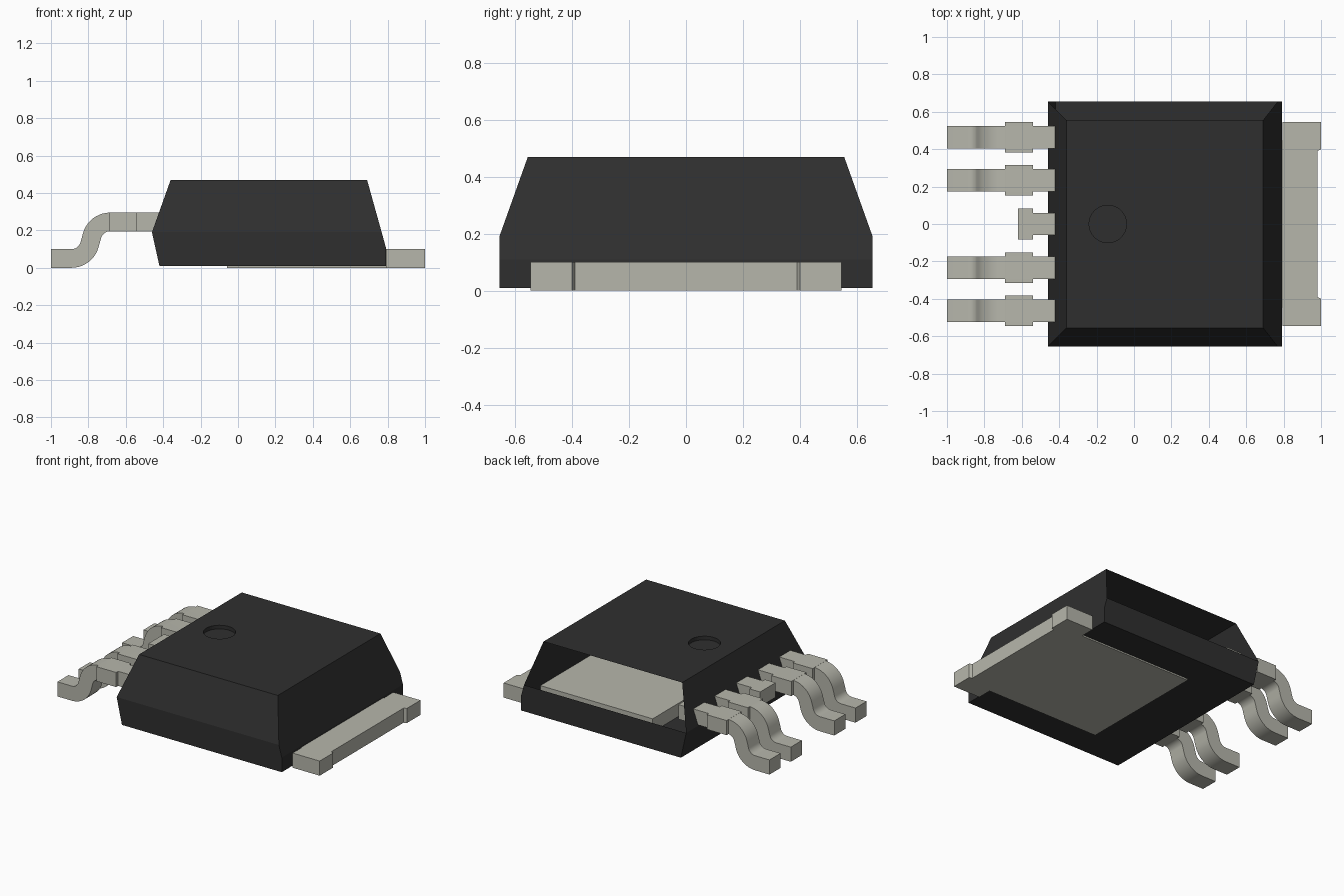
import bpy, bmesh, math
from mathutils import Vector

old = bpy.data.objects.get("Cube")
if old:
    bpy.data.objects.remove(old)


def material(name, rgb):
    m = bpy.data.materials.new(name)
    m.use_nodes = True
    m.diffuse_color = (*rgb, 1)
    bsdf = m.node_tree.nodes["Principled BSDF"]
    bsdf.inputs["Base Color"].default_value = (*rgb, 1)
    bsdf.inputs["Roughness"].default_value = 0.6
    return m


DARK = material("dark_plastic", (0.028, 0.028, 0.028))
METAL = material("dull_metal", (0.47, 0.47, 0.41))


def finish(name, bm, mat):
    bmesh.ops.recalc_face_normals(bm, faces=bm.faces)
    mesh = bpy.data.meshes.new(name)
    bm.to_mesh(mesh)
    bm.free()
    mesh.materials.append(mat)
    ob = bpy.data.objects.new(name, mesh)
    bpy.context.collection.objects.link(ob)
    return ob


def prism(name, points, offset, mat):
    """Extrude a closed outline of 3D points along an offset."""
    bm = bmesh.new()
    face = bm.faces.new([bm.verts.new(p) for p in points])
    new = bmesh.ops.extrude_face_region(bm, geom=[face], use_keep_orig=True)["geom"]
    moved = [v for v in new if isinstance(v, bmesh.types.BMVert)]
    bmesh.ops.translate(bm, verts=moved, vec=Vector(offset))
    return finish(name, bm, mat)


def arc(cx, cz, r, start, end, steps=10):
    angles = [math.radians(start + (end - start) * i / steps) for i in range(steps + 1)]
    return [(cx + r * math.cos(a), cz + r * math.sin(a)) for a in angles]


# Body: hollow housing, open along its upper back slope
W, WT, TOP = 0.655, 0.555, 0.47
side = [(-0.42, 0.01), (-0.46, 0.19), (0.768, 0.19), (0.79, 0.11), (0.79, 0.01)]
bm = bmesh.new()
front = [bm.verts.new((x, -W, z)) for x, z in side]
back = [bm.verts.new((x, W, z)) for x, z in side]
tf = [bm.verts.new((x, -WT, TOP)) for x in (-0.36, 0.69)]
tb = [bm.verts.new((x, WT, TOP)) for x in (-0.36, 0.69)]
bm.faces.new(front)
bm.faces.new(back)
bm.faces.new((front[0], front[4], back[4], back[0]))
bm.faces.new((front[0], front[1], back[1], back[0]))
bm.faces.new((front[3], front[4], back[4], back[3]))
bm.faces.new((front[1], tf[0], tb[0], back[1]))
bm.faces.new((front[3], front[2], tf[1], tb[1], back[2], back[3]))
bm.faces.new((front[1], front[2], tf[1], tf[0]))

# Round marker pocket sunk into the top face
N = 40
rim, floor = [[bm.verts.new((-0.14 + x, y, z)) for x, y in arc(0, 0, 0.1, 0, 360 - 360 / N, N - 1)]
              for z in (TOP, TOP - 0.025)]
bm.faces.new(floor)
ring = []
for i in range(N):
    j = (i + 1) % N
    bm.faces.new((rim[i], rim[j], floor[j], floor[i]))
    ring.append(bm.edges.get((rim[i], rim[j])))
corners = [tf[0], tf[1], tb[1], tb[0]]
for a, b in zip(corners, corners[1:] + corners[:1]):
    ring.append(bm.edges.get((a, b)) or bm.edges.new((a, b)))
bmesh.ops.triangle_fill(bm, use_beauty=True, edges=ring, normal=(0, 0, 1))
finish("housing", bm, DARK)

# Heat tab: narrower inside the housing, shallow notch on the outer edge
half = [(-0.06, 0.446), (0.795, 0.446), (0.795, 0.545), (1, 0.545), (1, 0.4), (0.98, 0.39)]
outline = half + [(x, -y) for x, y in reversed(half)]
prism("heat_tab", [(x, y, 0) for x, y in outline], (0, 0, 0.1), METAL)

# Leads: S-bent strip with a wider shoulder
LOW, HIGH, INNER, LEAD = 0.195, 0.295, -0.31, 0.12
foot, knee = (-0.89, 0.15), (-0.684, 0.145)
bent = ([(-1, 0)] + arc(*foot, 0.15, -90, -15) + arc(*knee, 0.05, 165, 90)
        + [(INNER, LOW), (INNER, HIGH)]
        + arc(*knee, 0.15, 90, 165) + arc(*foot, 0.05, -15, -90) + [(-1, 0.1)])


def box_outline(x0, x1):
    return [(x0, LOW), (x1, LOW), (x1, HIGH), (x0, HIGH)]


def strip(name, profile, y, width):
    return prism(name, [(x, y - width / 2, z) for x, z in profile], (0, width, 0), METAL)


leads = []
for label, y in (("outer", 0.465), ("inner", 0.235)):
    for place, s in (("back", 1), ("front", -1)):
        leads.append(strip(f"{label}_{place}_lead", bent, s * y, LEAD))
        strip(f"{label}_{place}_lead_shoulder", box_outline(-0.69, -0.54), s * y, 0.163)
strip("middle_lead", box_outline(-0.55, INNER), 0, LEAD)
strip("middle_lead_shoulder", box_outline(-0.62, -0.54), 0, 0.168)

# Smooth bends with crisp edges
for ob in bpy.context.selected_objects:
    ob.select_set(False)
for ob in leads:
    ob.select_set(True)
bpy.context.view_layer.objects.active = leads[0]
bpy.ops.object.shade_smooth_by_angle(angle=math.radians(30))
